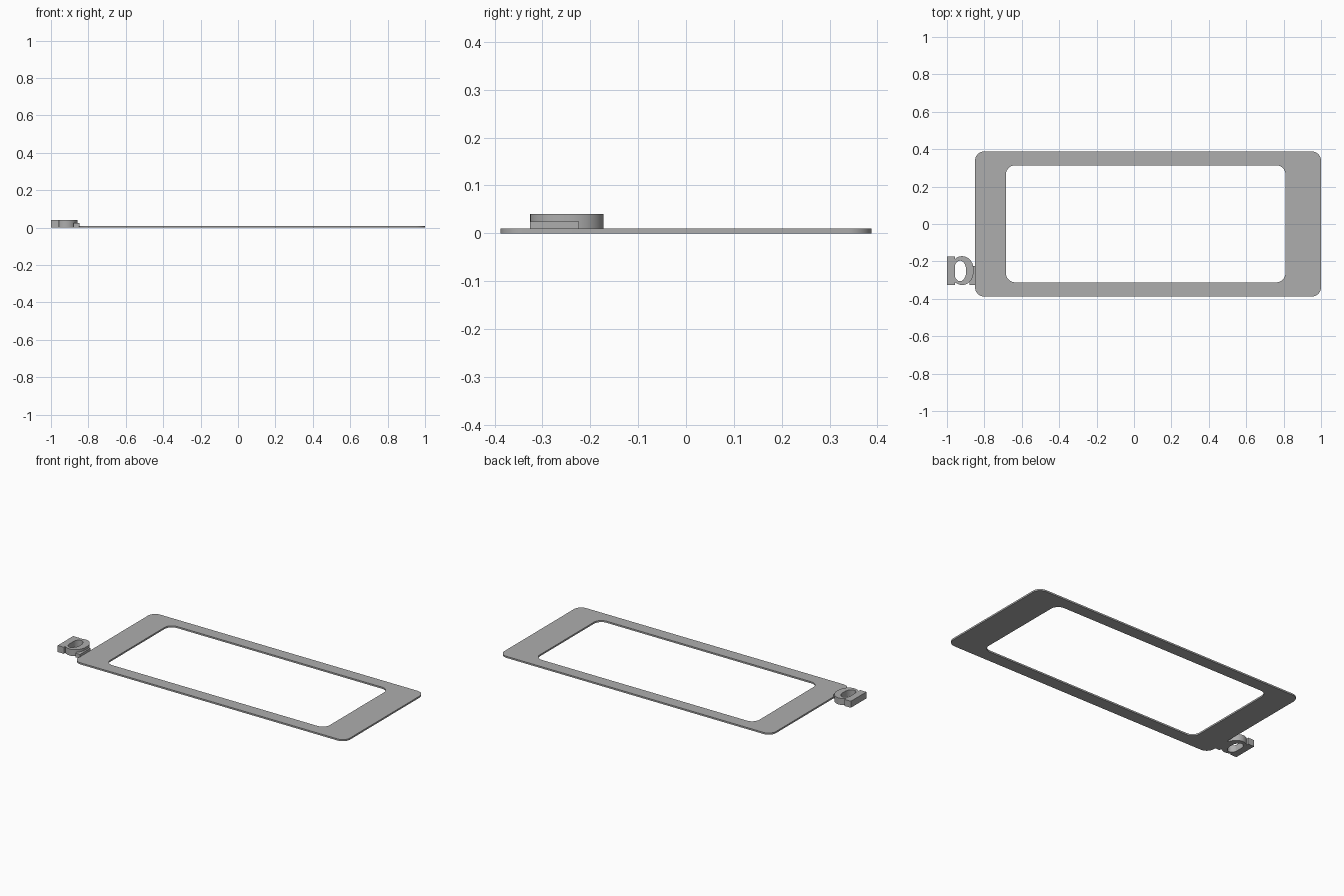
import bpy
import bmesh
from math import cos, sin, pi

cube = bpy.data.objects.get("Cube")
if cube:
    bpy.data.objects.remove(cube, do_unlink=True)

grey = bpy.data.materials.new("plain grey")
grey.use_nodes = True
colour = (0.42, 0.42, 0.42, 1)
grey.diffuse_color = colour
grey.node_tree.nodes["Principled BSDF"].inputs["Base Color"].default_value = colour


def rounded(x0, x1, y0, y1, rx, ry, steps=10):
    """Outline of a rectangle with elliptical corners, counter-clockwise."""
    centres = [(x1 - rx, y1 - ry), (x0 + rx, y1 - ry),
               (x0 + rx, y0 + ry), (x1 - rx, y0 + ry)]
    points = []
    for quarter, (cx, cy) in enumerate(centres):
        for i in range(steps + 1):
            a = (quarter + i / steps) * pi / 2
            points.append((cx + rx * cos(a), cy + ry * sin(a)))
    return points


def finish(name, bm):
    bmesh.ops.remove_doubles(bm, verts=bm.verts, dist=1e-5)
    bmesh.ops.recalc_face_normals(bm, faces=bm.faces)
    mesh = bpy.data.meshes.new(name)
    bm.to_mesh(mesh)
    bm.free()
    mesh.materials.append(grey)
    obj = bpy.data.objects.new(name, mesh)
    bpy.context.collection.objects.link(obj)
    bpy.ops.object.select_all(action="DESELECT")
    obj.select_set(True)
    bpy.context.view_layer.objects.active = obj
    bpy.ops.object.shade_smooth_by_angle()


def ring(name, outer, inner, height):
    """Flat plate between two matching outlines."""
    bm = bmesh.new()
    loops = [[bm.verts.new((x, y, z)) for x, y in outline]
             for outline, z in ((outer, 0), (outer, height), (inner, height), (inner, 0))]
    count = len(outer)
    for k in range(4):
        a, b = loops[k], loops[(k + 1) % 4]
        for i in range(count):
            j = (i + 1) % count
            bm.faces.new((a[i], a[j], b[j], b[i]))
    finish(name, bm)


def block(name, x0, x1, y0, y1, height):
    bm = bmesh.new()
    bmesh.ops.create_cube(bm, size=1)
    for v in bm.verts:
        v.co = (x1 if v.co.x > 0 else x0, y1 if v.co.y > 0 else y0,
                height if v.co.z > 0 else 0)
    finish(name, bm)


# Thin rectangular frame with a rounded window
ring("frame",
     rounded(-0.85, 1.0, -0.388, 0.388, 0.05, 0.05),
     rounded(-0.685, 0.81, -0.312, 0.314, 0.05, 0.05), 0.01)

# Raised oval eyelet beside the frame, with a flat end bar
ring("eyelet",
     rounded(-0.98, -0.858, -0.326, -0.172, 0.06, 0.07),
     rounded(-0.962, -0.898, -0.306, -0.196, 0.032, 0.05), 0.04)
block("eyelet_end_bar", -1.0, -0.958, -0.326, -0.175, 0.04)

# Low bridge joining the eyelet to the frame
block("bridge", -0.88, -0.848, -0.326, -0.224, 0.025)
